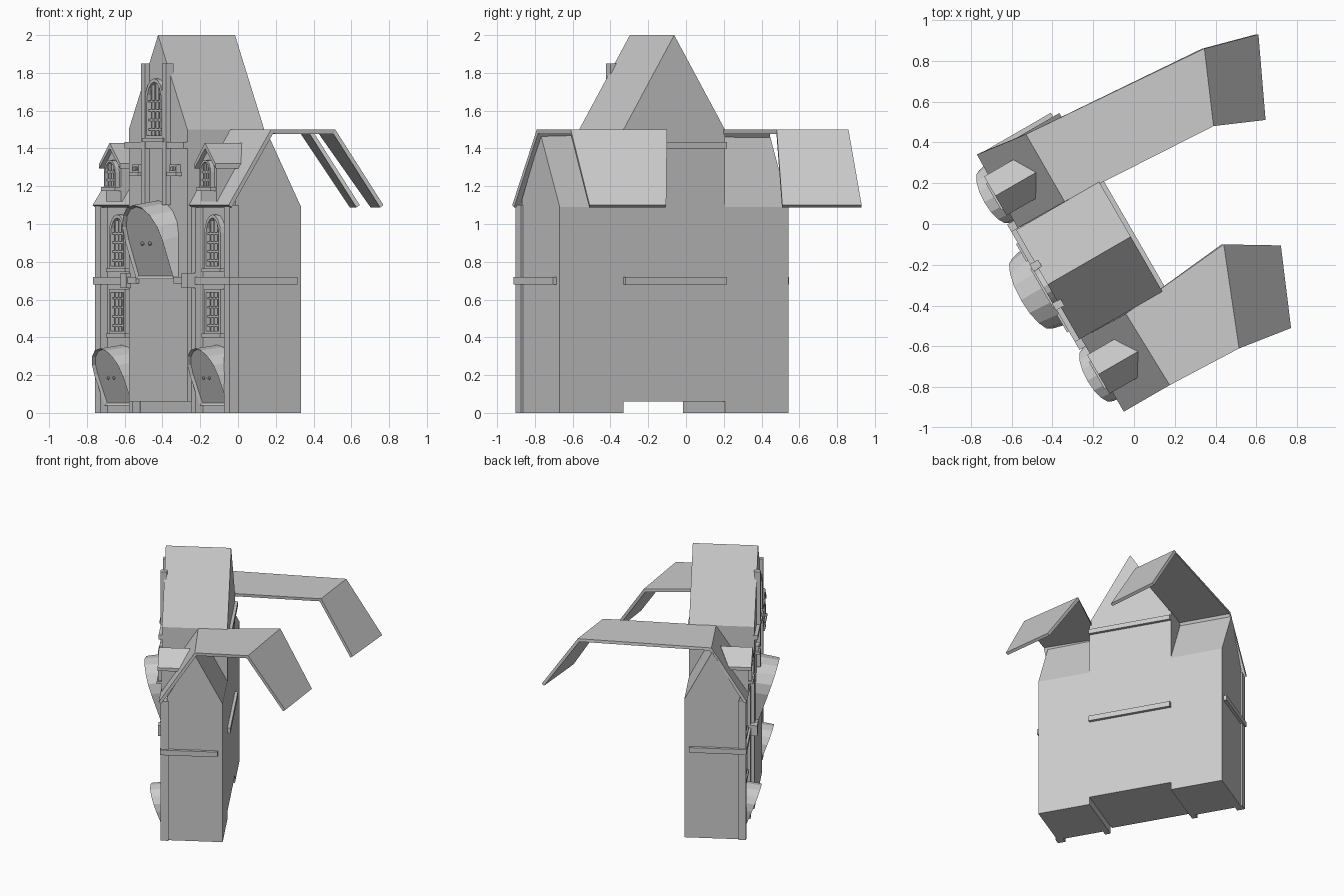
import bpy, bmesh, math
from mathutils import Matrix, Vector

cube = bpy.data.objects.get("Cube")
if cube:
    bpy.data.objects.remove(cube, do_unlink=True)

# The house is turned on its plot: local x runs along the facade, local y runs inward
TURN = Matrix.Rotation(math.radians(-60), 4, 'Z')
MID = 0.046                      # facade centre line
WALL, TOWER, BACK = -0.445, -0.515, -0.045

grey = bpy.data.materials.new("plain grey")
grey.use_nodes = True
COLOR = (0.6, 0.6, 0.6, 1)
grey.diffuse_color = COLOR
grey.node_tree.nodes["Principled BSDF"].inputs["Base Color"].default_value = COLOR


def finish(name, bm, matrix=TURN):
    bmesh.ops.recalc_face_normals(bm, faces=bm.faces)
    mesh = bpy.data.meshes.new(name)
    bm.to_mesh(mesh)
    bm.free()
    mesh.materials.append(grey)
    ob = bpy.data.objects.new(name, mesh)
    ob.matrix_world = matrix
    bpy.context.collection.objects.link(ob)
    return ob


def add_box(bm, x, y, z):
    size = Vector((x[1] - x[0], y[1] - y[0], z[1] - z[0]))
    mid = Vector((sum(x) / 2, sum(y) / 2, sum(z) / 2))
    m = Matrix.Translation(mid) @ Matrix.Diagonal(size.to_4d())
    bmesh.ops.create_cube(bm, size=1, matrix=m)


def box(name, x, y, z):
    bm = bmesh.new()
    add_box(bm, sorted(x), y, z)
    return finish(name, bm)


def loft(bm, a, b, caps=True):
    """Join two closed outlines with side faces."""
    va, vb = [bm.verts.new(p) for p in a], [bm.verts.new(p) for p in b]
    for i in range(len(a)):
        j = (i + 1) % len(a)
        bm.faces.new((va[i], va[j], vb[j], vb[i]))
    if caps:
        bm.faces.new(va)
        return bm.faces.new(vb)


def prism_y(name, outline, y0, y1):
    bm = bmesh.new()
    loft(bm, [(x, y0, z) for x, z in outline], [(x, y1, z) for x, z in outline])
    return finish(name, bm)


def prism_x(name, outline, x0, x1):
    bm = bmesh.new()
    loft(bm, [(x0, y, z) for y, z in outline], [(x1, y, z) for y, z in outline])
    return finish(name, bm)


def arch(cx, half, z0, z1, rise, steps=8):
    """Arched outline, from the lower left over the top to the lower right."""
    spring = z1 - rise
    pts = [(cx - half, z0)]
    for i in range(steps + 1):
        a = math.pi * (1 - i / steps)
        pts.append((cx + half * math.cos(a), spring + rise * math.sin(a)))
    return pts + [(cx + half, z0)]


def window(name, cx, half, z0, z1, wall, rise=0.0, rows=4, rim=0.018):
    """Raised frame, glazing bars and a sill on a wall."""
    bm = bmesh.new()
    if rise:
        outer = arch(cx, half, z0, z1, rise)
        inner = arch(cx, half - rim, z0 + rim, z1 - rim, rise - rim * 0.5)
    else:
        outer = [(cx - half, z0), (cx - half, z1), (cx + half, z1), (cx + half, z0)]
        inner = [(cx - half + rim, z0 + rim), (cx - half + rim, z1 - rim),
                 (cx + half - rim, z1 - rim), (cx + half - rim, z0 + rim)]
    front, rear = wall - 0.025, wall + 0.005
    n = len(outer)
    rings = [[bm.verts.new((x, y, z)) for x, z in ring]
             for ring, y in ((outer, rear), (outer, front), (inner, front), (inner, rear))]
    for a, b in zip(rings, rings[1:]):
        for i in range(n):
            j = (i + 1) % n
            bm.faces.new((a[i], a[j], b[j], b[i]))
    bar = 0.005
    for k in (-0.45, 0, 0.45):
        x = cx + k * half
        top = z1 - rise + rise * math.sqrt(1 - k * k) - rim * 0.5
        add_box(bm, (x - bar, x + bar), (wall - 0.015, rear), (z0, top))
    for i in range(1, rows + 1):
        z = z0 + (z1 - rise - z0) * i / (rows + (0 if rise else 1))
        add_box(bm, (cx - half + 0.01, cx + half - 0.01), (wall - 0.015, rear), (z - bar, z + bar))
    add_box(bm, (cx - half - 0.015, cx + half + 0.015), (wall - 0.035, rear), (z0 - 0.015, z0 + 0.005))
    finish(name, bm)


def hood(name, cx, half, z0, z1, wall, depth):
    """Arched door leaning outward toward its top, with a rim and two knobs."""
    h = z1 - z0
    back = [(x, wall + 0.005, z) for x, z in arch(cx, half, z0, z1, h * 0.45)]
    lean = lambda z: wall - 0.02 - depth * (z - z0) / h
    front = [(x, lean(z), z) for x, z in arch(cx, half * 0.9, z0, z1 - h * 0.06, h * 0.45)]
    bm = bmesh.new()
    face = loft(bm, back, front)
    bmesh.ops.recalc_face_normals(bm, faces=bm.faces)
    bmesh.ops.inset_individual(bm, faces=[face], thickness=half * 0.07, depth=-0.015)
    zk = z0 + h * 0.45
    for s in (-1, 1):
        m = Matrix.Translation((cx + s * half * 0.18, lean(zk) + 0.01, zk))
        bmesh.ops.create_icosphere(bm, subdivisions=1, radius=half * 0.055, matrix=m)
    finish(name, bm)


def sheet_roof(name, outer, inner):
    """Folded roof sheet through matching outer and inner edge points."""
    bm = bmesh.new()
    a, b = [bm.verts.new(p) for p in outer], [bm.verts.new(p) for p in inner]
    for i in range(len(a) - 1):
        bm.faces.new((a[i], a[i + 1], b[i + 1], b[i]))
    bmesh.ops.recalc_face_normals(bm, faces=bm.faces)
    if bm.faces[:][1].normal.z < 0:
        bmesh.ops.reverse_faces(bm, faces=bm.faces)
    mesh = bpy.data.meshes.new(name)
    bm.to_mesh(mesh)
    bm.free()
    mesh.materials.append(grey)
    ob = bpy.data.objects.new(name, mesh)
    bpy.context.collection.objects.link(ob)
    mod = ob.modifiers.new("thickness", 'SOLIDIFY')
    mod.thickness, mod.offset, mod.use_even_offset = 0.022, -1, True


# Central tower with its gable roof
R = 0.31
prism_y("tower", [(MID - R, 0.06), (MID + R, 0.06), (MID + R, 1.5), (MID, 2.0), (MID - R, 1.5)], TOWER, BACK)
for label, z in (("upper", (1.4, 1.435)), ("middle", (0.68, 0.72))):
    box(f"tower_back_band_{label}", (MID - R, MID + R), (BACK - 0.01, BACK + 0.022), z)
box("tower_front_band", (MID - R - 0.005, MID + R), (TOWER - 0.025, TOWER + 0.01), (1.4, 1.435))
window("tower_window", MID, 0.095, 1.45, 1.77, TOWER, rise=0.12)
hood("tower_hood_door", MID, 0.22, 0.71, 1.125, TOWER, 0.14)

# Folded wing roofs, which run far out behind the walls
sheet_roof("left_wing_roof",
           [(-0.77, 0.34, 1.1), (-0.53, 0.44, 1.5), (0.345, 0.86, 1.5), (0.61, 0.93, 1.1)],
           [(-0.57, -0.02, 1.1), (-0.34, 0.11, 1.5), (0.39, 0.48, 1.5), (0.645, 0.51, 1.1)])
sheet_roof("right_wing_roof",
           [(-0.05, -0.92, 1.1), (0.175, -0.79, 1.5), (0.515, -0.61, 1.5), (0.77, -0.51, 1.1)],
           [(-0.26, -0.56, 1.1), (-0.04, -0.44, 1.5), (0.44, -0.10, 1.5), (0.72, -0.105, 1.1)])

for side, label in ((-1, "left"), (1, "right")):
    at = lambda d: MID + side * d
    cx = at(0.505)

    # Tower posts, small windows and corner blocks
    box(f"tower_post_{label}", (at(0.09), at(0.13)), (TOWER - 0.028, TOWER + 0.02), (1.1, 1.85))
    window(f"tower_small_window_{label}", at(0.2), 0.035, 1.27, 1.315, TOWER, rows=0, rim=0.012)
    box(f"tower_short_band_{label}", (at(0.2), at(R)), (TOWER - 0.02, TOWER + 0.01), (0.685, 0.72))
    box(f"corner_block_{label}", (at(0.29), at(0.355)), (TOWER - 0.025, WALL), (0.66, 0.74))

    # Wing walls, a house-shaped prism
    prism_x(f"{label}_wing", [(WALL, 0), (BACK, 0), (BACK, 1.09), (-0.245, 1.47), (WALL, 1.13)],
            at(R), at(0.7))

    # Pilasters and bands
    for part, a, b in (("inner", 0.312, 0.352), ("outer", 0.655, 0.712)):
        box(f"{label}_{part}_pilaster", (at(a), at(b)), (WALL - 0.045, WALL + 0.01), (0, 1.1))
    box(f"{label}_front_band", (at(0.312), at(0.715)), (WALL - 0.05, WALL + 0.01), (0.68, 0.72))
    box(f"{label}_side_band", (at(0.69), at(0.722)), (WALL - 0.05, -0.08), (0.68, 0.72))

    # Wing windows and door
    window(f"{label}_upper_window", cx, 0.085, 0.76, 1.05, WALL - 0.005, rise=0.1)
    window(f"{label}_lower_window", cx, 0.085, 0.415, 0.655, WALL - 0.005)
    hood(f"{label}_hood_door", cx, 0.165, 0.04, 0.36, WALL, 0.125)

    # Dormer body, roof and window
    prism_y(f"{label}_dormer", [(cx - 0.08, 1.12), (cx + 0.08, 1.12), (cx + 0.08, 1.32),
                                (cx, 1.41), (cx - 0.08, 1.32)], -0.495, -0.31)
    bm = bmesh.new()
    for s in (-1, 1):
        edge = cx + s * 0.11
        loft(bm, [(cx, -0.52, 1.43), (cx, -0.29, 1.43), (edge, -0.355, 1.32), (edge, -0.52, 1.32)],
             [(cx, -0.52, 1.4), (cx, -0.29, 1.4), (edge, -0.355, 1.295), (edge, -0.52, 1.295)])
    finish(f"{label}_dormer_roof", bm)
    window(f"{label}_dormer_window", cx, 0.06, 1.19, 1.34, -0.495, rise=0.065, rows=2, rim=0.012)
